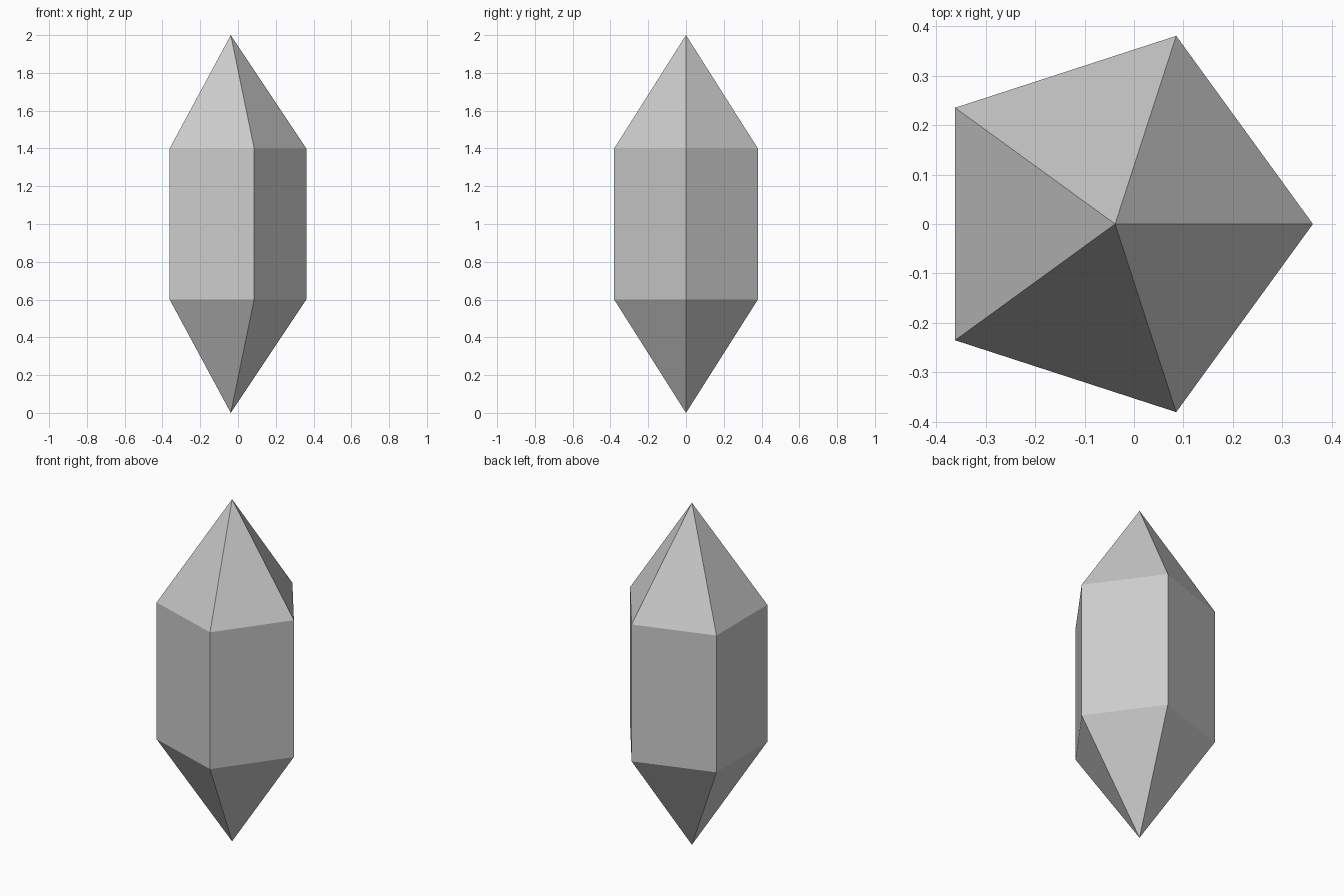
import bpy
import bmesh
from math import cos, sin, tau

if "Cube" in bpy.data.objects:
    bpy.data.objects.remove(bpy.data.objects["Cube"])

SIDES = 5
RADIUS = 0.4
CENTRE_X = -RADIUS * (1 - cos(tau / 10)) / 2  # centres the pentagon's bounds on x = 0
LOWER_Z, UPPER_Z, TOP_Z = 0.6, 1.4, 2.0

bm = bmesh.new()


def ring(z):
    return [bm.verts.new((CENTRE_X + RADIUS * cos(tau * i / SIDES),
                          RADIUS * sin(tau * i / SIDES), z)) for i in range(SIDES)]


# Points and pentagonal rings
bottom = bm.verts.new((CENTRE_X, 0, 0))
lower, upper = ring(LOWER_Z), ring(UPPER_Z)
top = bm.verts.new((CENTRE_X, 0, TOP_Z))

# Lower point, straight shaft and upper point, one side at a time
for i in range(SIDES):
    j = (i + 1) % SIDES
    bm.faces.new((bottom, lower[j], lower[i]))
    bm.faces.new((lower[i], lower[j], upper[j], upper[i]))
    bm.faces.new((upper[i], upper[j], top))

mesh = bpy.data.meshes.new("crystal")
bm.to_mesh(mesh)
bm.free()
bpy.context.collection.objects.link(bpy.data.objects.new("crystal", mesh))
